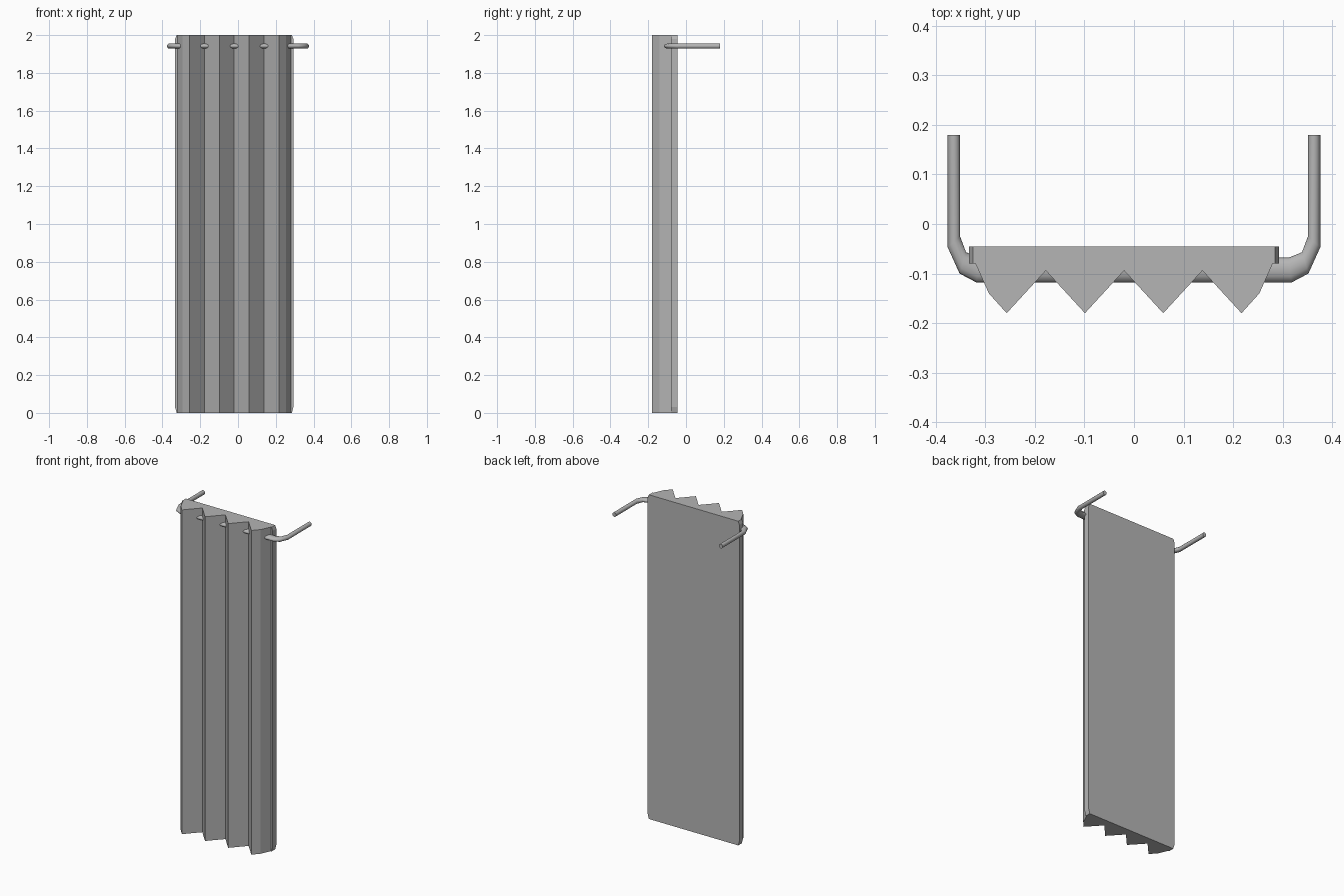
import bpy, bmesh, math
from mathutils import Vector

if "Cube" in bpy.data.objects:
    bpy.data.objects.remove(bpy.data.objects["Cube"], do_unlink=True)

steel = bpy.data.materials.new("Grey metal")
steel.use_nodes = True
GREY = (0.46, 0.46, 0.46, 1)
steel.diffuse_color = GREY
steel.node_tree.nodes["Principled BSDF"].inputs["Base Color"].default_value = GREY


def finish(name, bm, smooth=False):
    bmesh.ops.recalc_face_normals(bm, faces=bm.faces)
    mesh = bpy.data.meshes.new(name)
    bm.to_mesh(mesh)
    bm.free()
    mesh.materials.append(steel)
    ob = bpy.data.objects.new(name, mesh)
    bpy.context.collection.objects.link(ob)
    if smooth:
        bpy.ops.object.select_all(action='DESELECT')
        ob.select_set(True)
        bpy.context.view_layer.objects.active = ob
        bpy.ops.object.shade_smooth_by_angle(angle=math.radians(50))


def prism(name, outline, depth):
    bm = bmesh.new()
    face = bm.faces.new([bm.verts.new(p) for p in outline])
    new = bmesh.ops.extrude_face_region(bm, geom=[face])["geom"]
    bmesh.ops.translate(bm, vec=depth, verts=[v for v in new if isinstance(v, bmesh.types.BMVert)])
    finish(name, bm)


MID = -0.02           # centre of the fluted panel
BACK, RIDGE, VALLEY = -0.045, -0.18, -0.094

# Fluted panel: right half of the profile mirrored about the middle
half = [(0.079, RIDGE), (0.158, VALLEY), (0.237, RIDGE), (0.273, -0.14),
        (0.300, -0.08), (0.305, BACK)]
profile = [(MID - x, y) for x, y in reversed(half)] + [(MID, VALLEY)]
profile += [(MID + x, y) for x, y in half]
prism("fluted_panel", [(x, y, 0) for x, y in profile], (0, 0, 2))

# Back plate with clipped corners
quarter = [(0.305, 0.0), (0.313, 0.03), (0.313, 1.98), (0.305, 2.0)]
plate = quarter + [(-x, z) for x, z in reversed(quarter)]
prism("back_plate", [(MID + x, BACK, z) for x, z in plate], (0, -0.035, 0))

# Pipe: pairs of inner and outer edge points, swept with elliptical sections
edges = [((0.351, 0.18), (0.376, 0.18)), ((0.351, -0.025), (0.376, -0.047)),
         ((0.339, -0.057), (0.352, -0.1)), ((0.312, -0.068), (0.318, -0.118))]
edges += [((-a[0], a[1]), (-b[0], b[1])) for a, b in reversed(edges)]
SIDES, HEIGHT, PIPE_Z = 12, 0.0135, 1.942
bm = bmesh.new()
rings = []
for a, b in edges:
    inner, outer = Vector((*a, PIPE_Z)), Vector((*b, PIPE_Z))
    mid, arm = (inner + outer) / 2, (outer - inner) / 2
    rings.append([bm.verts.new(mid + arm * math.cos(t) + Vector((0, 0, HEIGHT * math.sin(t))))
                  for t in (math.tau * i / SIDES for i in range(SIDES))])
for r, s in zip(rings, rings[1:]):
    for i in range(SIDES):
        j = (i + 1) % SIDES
        bm.faces.new((r[i], r[j], s[j], s[i]))
bm.faces.new(rings[0])
bm.faces.new(rings[-1])
finish("mounting_pipe", bm, smooth=True)
